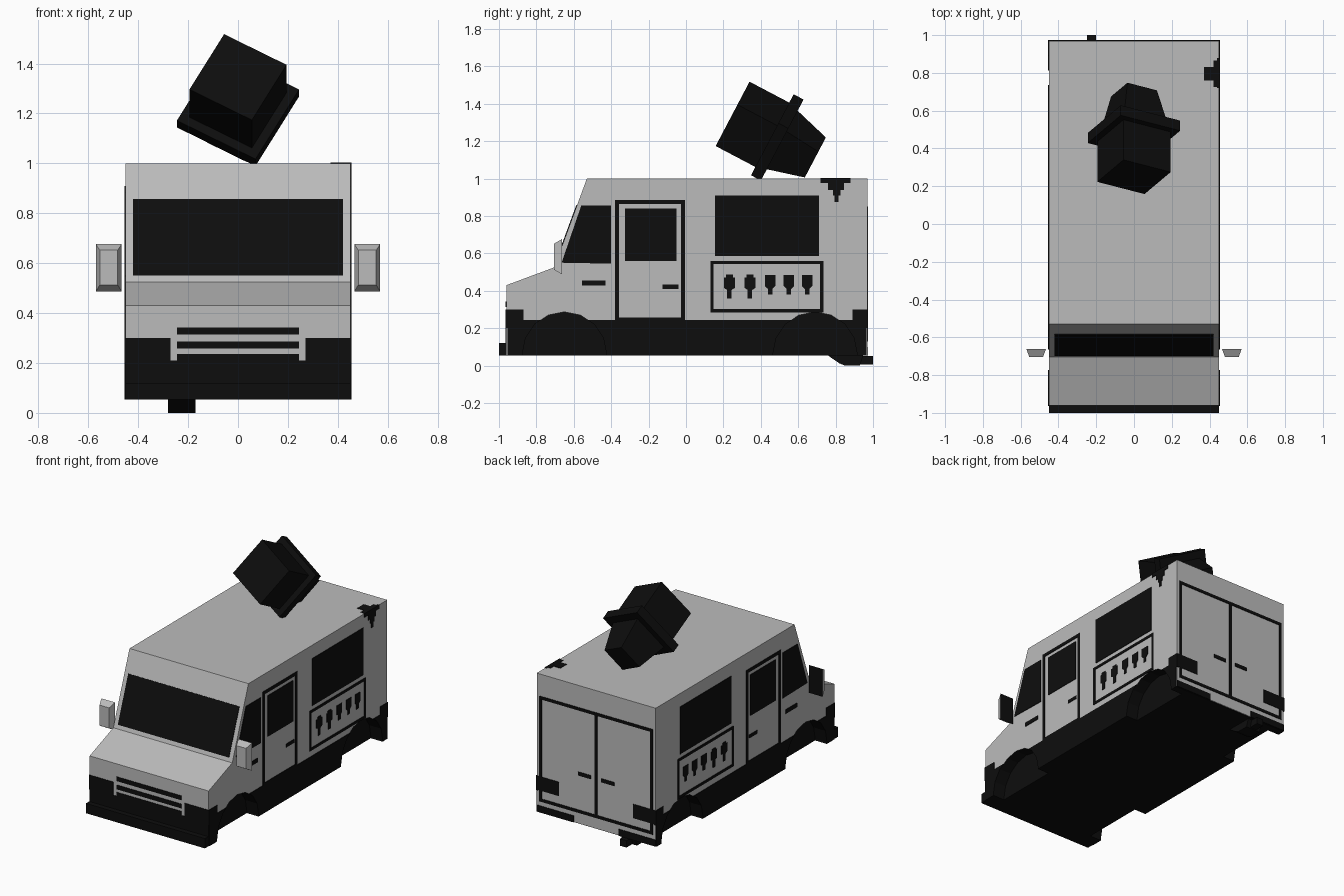
import bpy, bmesh, math
from mathutils import Matrix, Vector

if "Cube" in bpy.data.objects:
    bpy.data.objects.remove(bpy.data.objects["Cube"])

black = bpy.data.materials.new("black")
black.diffuse_color = (0.004, 0.004, 0.004, 1)
black.use_nodes = True
black.node_tree.nodes["Principled BSDF"].inputs["Base Color"].default_value = black.diffuse_color
grey = bpy.data.materials.new("grey")
grey.diffuse_color = (0.5, 0.5, 0.5, 1)
grey.use_nodes = True
grey.node_tree.nodes["Principled BSDF"].inputs["Base Color"].default_value = grey.diffuse_color


def prisms(name, polys, offset, mat=black, mirror=False):
    """Extrude each polygon (3D points) along offset; all go in one object."""
    bm = bmesh.new()
    for pts in polys:
        n = len(pts)
        a = [bm.verts.new(p) for p in pts]
        b = [bm.verts.new(Vector(p) + Vector(offset)) for p in pts]
        bm.faces.new(a)
        bm.faces.new(b[::-1])
        for i in range(n):
            bm.faces.new((a[i], b[i], b[(i + 1) % n], a[(i + 1) % n]))
    bmesh.ops.recalc_face_normals(bm, faces=bm.faces)
    me = bpy.data.meshes.new(name)
    bm.to_mesh(me)
    bm.free()
    me.materials.append(mat)
    ob = bpy.data.objects.new(name, me)
    bpy.context.collection.objects.link(ob)
    if mirror:
        ob.modifiers.new("Mirror", 'MIRROR')
    return ob


def rect(a0, a1, b0, b1):
    return [(a0, b0), (a1, b0), (a1, b1), (a0, b1)]


def frame(a0, a1, b0, b1, t):
    return [rect(a0, a0 + t, b0, b1), rect(a1 - t, a1, b0, b1),
            rect(a0 + t, a1 - t, b1 - t, b1), rect(a0 + t, a1 - t, b0, b0 + t)]


def side(name, polys, mirror=True):
    """Thin panels on the side walls, points are (y, z)."""
    return prisms(name, [[(0.44, y, z) for y, z in p] for p in polys], (0.014, 0, 0), mirror=mirror)


def end(name, polys, y, mirror=True):
    """Thin panels on the front or back wall, points are (x, z)."""
    return prisms(name, [[(x, y - 0.007, z) for x, z in p] for p in polys], (0, 0.011 if y > 0 else 0.007, 0) if y > 0
                  else (0, 0.017, 0), mirror=mirror) if y > 0 else \
        prisms(name, [[(x, y - 0.004, z) for x, z in p] for p in polys], (0, 0.012, 0), mirror=mirror)


# van body and black chassis
profile = [(-0.96, 0.057), (-0.96, 0.43), (-0.705, 0.525), (-0.53, 1.0), (0.97, 1.0), (0.97, 0.057)]
body = prisms("body", [[(-0.45, y, z) for y, z in profile]], (0.9, 0, 0), grey)
chassis = prisms("chassis", [[(-0.454, y, z) for y, z in rect(-0.955, 0.965, 0.053, 0.245)]], (0.908, 0, 0))

# wheel wells cut into both sides
arches = [[(0.365, cy + 0.225 * math.cos(i * math.tau / 16), 0.062 + 0.225 * math.sin(i * math.tau / 16))
           for i in range(16)] for cy in (-0.65, 0.69)]
cutter = prisms("wheel_well_cutter", arches, (0.2, 0, 0), mirror=True)
cutter.hide_render = True
cutter.display_type = 'WIRE'
for ob in (body, chassis):
    m = ob.modifiers.new("Wells", 'BOOLEAN')
    m.operation = 'DIFFERENCE'
    m.solver = 'EXACT'
    m.material_mode = 'TRANSFER'
    m.object = cutter

# front bumper, corners and grille
prisms("front_bumper", [[(-0.45, y, z) for y, z in rect(-1.0, -0.95, 0.053, 0.12)]], (0.9, 0, 0))
end("front_lower_panel", [rect(-0.45, 0.45, 0.055, 0.21)], -0.96, mirror=False)
end("front_corners", [rect(0.27, 0.454, 0.21, 0.30)], -0.96)
end("grille", [rect(-0.245, 0.245, z, z + 0.029) for z in (0.208, 0.258, 0.314)], -0.96, mirror=False)
side("corner_guards", [rect(-0.964, -0.87, 0.2, 0.30), rect(0.89, 0.974, 0.2, 0.30)])

# windscreen lying on the slope
d = Vector((0, 0.175, 0.475))
n = Vector((0, -0.475, 0.175)).normalized()
base = Vector((0, -0.705, 0.525))
lo, hi = [base + d * ((z - 0.525) / 0.475) + n * 0.004 for z in (0.55, 0.856)]
prisms("windscreen", [[lo + Vector((-0.42, 0, 0)), lo + Vector((0.42, 0, 0)),
                       hi + Vector((0.42, 0, 0)), hi + Vector((-0.42, 0, 0))]], n * -0.012)

# side windows, doors and handles
side("cab_windows", [[(-0.665, 0.55), (-0.56, 0.856), (-0.40, 0.856), (-0.40, 0.545)]])
side("side_door_frames", frame(-0.38, -0.005, 0.235, 0.885, 0.022))
side("side_door_windows", [rect(-0.325, -0.05, 0.56, 0.84)])
side("side_handles", [rect(-0.555, -0.43, 0.427, 0.455), rect(-0.125, -0.04, 0.41, 0.433)])
side("serving_windows", [rect(0.155, 0.71, 0.587, 0.91)])

# menu boards with little ice treats
side("menu_frames", frame(0.13, 0.735, 0.285, 0.56, 0.018))
bar = [(-0.012, 0.358), (0.012, 0.358), (0.012, 0.405), (0.03, 0.415), (0.03, 0.472), (0.018, 0.472),
       (0.018, 0.487), (-0.018, 0.487), (-0.018, 0.472), (-0.03, 0.472), (-0.03, 0.415), (-0.012, 0.405)]
cone = [(-0.012, 0.38), (0.012, 0.38), (0.012, 0.41), (0.028, 0.425), (0.028, 0.485),
        (-0.028, 0.485), (-0.028, 0.425), (-0.012, 0.41)]
side("menu_treats", [[(cy + y, z) for y, z in shape] for cy, shape in
                     ((0.232, bar), (0.342, bar), (0.45, cone), (0.55, cone), (0.647, cone))])

# drip stain over the right rear roof edge
side("drip_side", [rect(0.72, 0.88, 0.975, 1.003), rect(0.76, 0.845, 0.94, 0.975),
                   rect(0.785, 0.825, 0.91, 0.94), rect(0.795, 0.815, 0.875, 0.91)], mirror=False)
prisms("drip_roof", [[(x, y, 0.993) for x, y in r] for r in
                     (rect(0.42, 0.452, 0.725, 0.865), rect(0.37, 0.42, 0.76, 0.83))], (0, 0, 0.01))

# rear doors, handles and bumper corners
end("rear_door_frame", frame(-0.43, 0.43, 0.13, 0.85, 0.02) + [rect(-0.01, 0.01, 0.15, 0.83)], 0.97, mirror=False)
end("rear_handles", [rect(0.04, 0.137, 0.385, 0.41)], 0.97)
end("rear_corners", [rect(0.28, 0.454, 0.205, 0.30), rect(0.17, 0.45, 0.055, 0.10)], 0.97)

# exhaust
prisms("muffler", [[(-0.28, y, z) for y, z in
                    ((0.75, 0.06), (0.82, 0.012), (0.85, 0.0), (0.93, 0.0), (0.95, 0.06))]], (0.11, 0, 0))
prisms("tail_pipe", [[(-0.25, y, z) for y, z in rect(0.88, 1.0, 0.005, 0.052)]], (0.05, 0, 0))


def tapered(name, s0, s1, w0, w1, mat, rim, matrix):
    """Box between local z = w0 and w1 with end half sizes s0 and s1."""
    ob = prisms(name, [[(sx * s0[0], sy * s0[1], w0) for sx, sy in ((-1, -1), (1, -1), (1, 1), (-1, 1))]],
                (0, 0, w1 - w0), mat)
    for v in ob.data.vertices:
        if abs(v.co.z - w1) < 1e-5:
            v.co.x *= s1[0] / s0[0]
            v.co.y *= s1[1] / s0[1]
    ob.data.transform(matrix)
    if rim:  # darken the wide end
        ob.data.materials.append(rim)
        ob.data.polygons[0].material_index = 1
    return ob


# wing mirrors, wide glass end facing back
facing = Matrix.Rotation(math.radians(90), 4, 'X')
for s, label in ((-1, "left"), (1, "right")):
    tapered(label + "_wing_mirror", (0.052, 0.095), (0.036, 0.07), 0, 0.043, grey, black,
            Matrix.Translation((s * 0.518, -0.662, 0.582)) @ facing)

# tilted square treat on the roof: block, rim and tapered cup
axis = Vector((0, -0.885, 0.466)).normalized()
up = axis.cross(Vector((1, 0, 0)))
pose = Matrix(((1, up.x, axis.x, 0), (0, up.y, axis.y, 0.488), (0, up.z, axis.z, 1.22), (0, 0, 0, 1)))
pose = pose @ Matrix.Rotation(math.radians(-29), 4, 'Z')
for name, a, b, w0, w1 in (("roof_treat_block", 0.143, 0.143, 0.0, 0.27),
                           ("roof_treat_rim", 0.18, 0.18, -0.03, 0.03),
                           ("roof_treat_cup", 0.132, 0.089, -0.02, -0.23)):
    tapered(name, (a, a), (b, b), w0, w1, black, None, pose)
